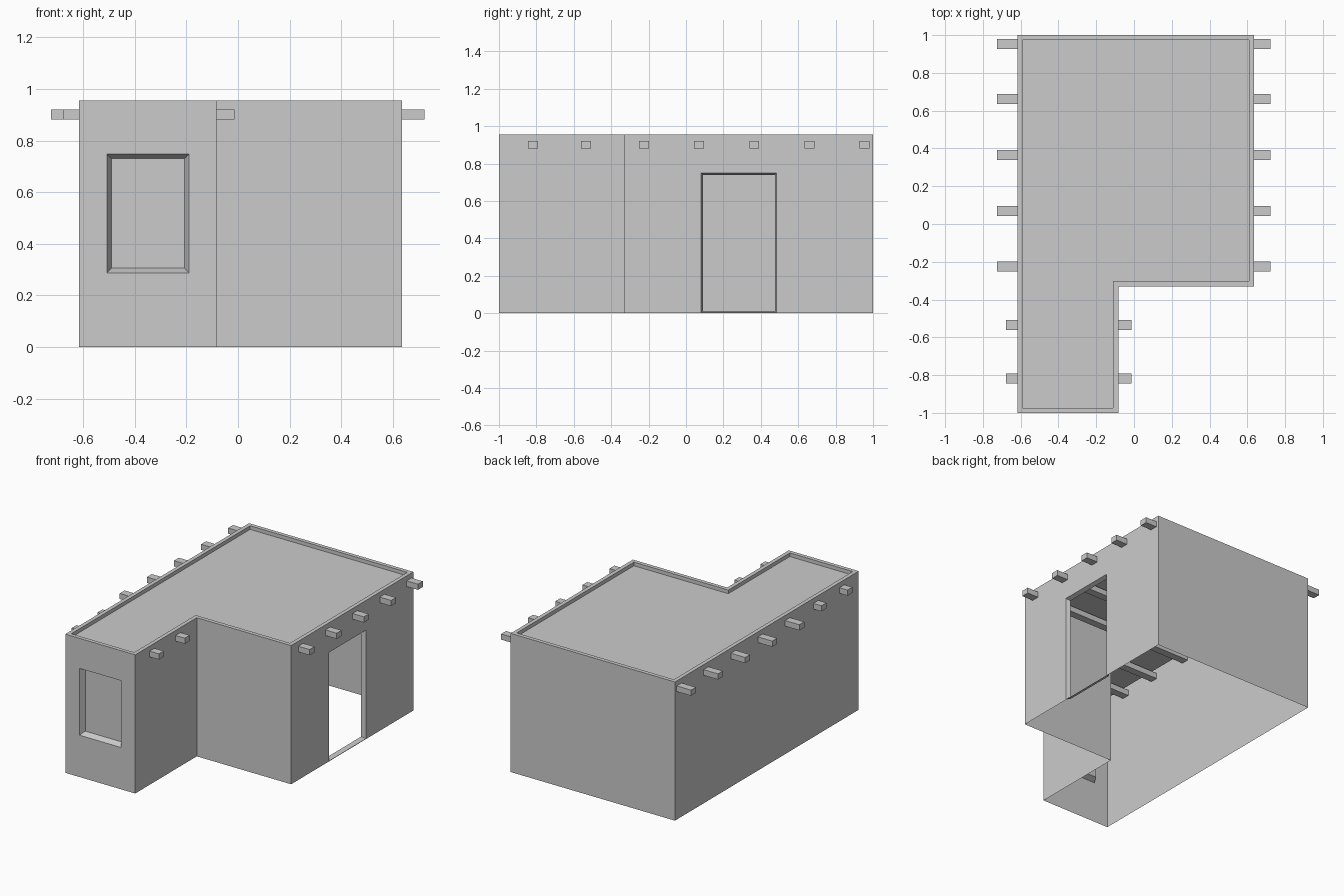
import bpy, bmesh
from mathutils import Vector

if "Cube" in bpy.data.objects:
    bpy.data.objects.remove(bpy.data.objects["Cube"])

H = 0.955            # wall height
ROOF_Z = 0.93        # sunken roof level
RIM = 0.027          # parapet thickness
XL, XN, XR = -0.616, -0.083, 0.636
YF, YN, YB = -1.0, -0.33, 1.0

# L-shaped outline (counter-clockwise) with the inward direction at each corner
CORNERS = [((XL, YF), (1, 1)), ((XN, YF), (-1, 1)), ((XN, YN), (-1, 1)),
           ((XR, YN), (-1, 1)), ((XR, YB), (-1, -1)), ((XL, YB), (1, -1))]


def finish(bm, name):
    bmesh.ops.remove_doubles(bm, verts=bm.verts, dist=1e-5)
    mesh = bpy.data.meshes.new(name)
    bm.to_mesh(mesh)
    bm.free()
    obj = bpy.data.objects.new(name, mesh)
    bpy.context.collection.objects.link(obj)
    return obj


def face(bm, pts):
    return bm.faces.new([bm.verts.new(p) for p in pts])


def ring(bm, outer, inner):
    """Band of quads between two matching loops."""
    n = len(outer)
    for i in range(n):
        j = (i + 1) % n
        face(bm, (outer[i], outer[j], inner[j], inner[i]))


def wall(bm, a, b, hole=None):
    """Thin wall from a to b; hole = (s0, s1, z0, z1, splay, depth, closed)."""
    a, b = Vector((*a, 0)), Vector((*b, 0))
    d = (b - a).normalized()
    inward = Vector((-d.y, d.x, 0))
    length = (b - a).length

    def rect(s0, s1, z0, z1, depth=0):
        return [a + d * s + Vector((0, 0, z)) + inward * depth
                for s, z in ((s0, z0), (s1, z0), (s1, z1), (s0, z1))]

    outer = rect(0, length, 0, H)
    if hole is None:
        face(bm, outer)
        return
    s0, s1, z0, z1, t, depth, closed = hole
    edge = rect(s0, s1, z0, z1)
    back = rect(s0 + t, s1 - t, z0 + t, z1 - t, depth)
    ring(bm, outer, edge)
    ring(bm, edge, back)
    if closed:
        face(bm, back)


# Walls with a blind window in the front and an open doorway on the right
holes = {0: (-0.508 - XL, -0.19 - XL, 0.288, 0.748, 0.018, 0.038, True),
         3: (0.08 - YN, 0.485 - YN, 0.003, 0.75, 0.01, 0.03, False)}
bm = bmesh.new()
for i in range(len(CORNERS)):
    wall(bm, CORNERS[i][0], CORNERS[(i + 1) % len(CORNERS)][0], holes.get(i))
finish(bm, "walls")

# Parapet rim and sunken flat roof
bm = bmesh.new()
outer = [(x, y, H) for (x, y), _ in CORNERS]
inner = [(x + RIM * sx, y + RIM * sy, H) for (x, y), (sx, sy) in CORNERS]
low = [(x, y, ROOF_Z) for x, y, _ in inner]
ring(bm, outer, inner)
ring(bm, inner, low)
face(bm, low)
finish(bm, "roof")


# Roof beams running right through the house
def beam(x0, x1, y):
    bm = bmesh.new()
    bmesh.ops.create_cube(bm, size=1)
    bmesh.ops.scale(bm, vec=(x1 - x0, 0.053, 0.039), verts=bm.verts)
    bmesh.ops.translate(bm, vec=((x0 + x1) / 2, y, 0.901), verts=bm.verts)
    finish(bm, "roof_beam")


for y in (0.954, 0.661, 0.365, 0.07, -0.225):
    beam(-0.725, 0.722, y)
for y in (-0.534, -0.817):
    beam(-0.677, -0.013, y)
